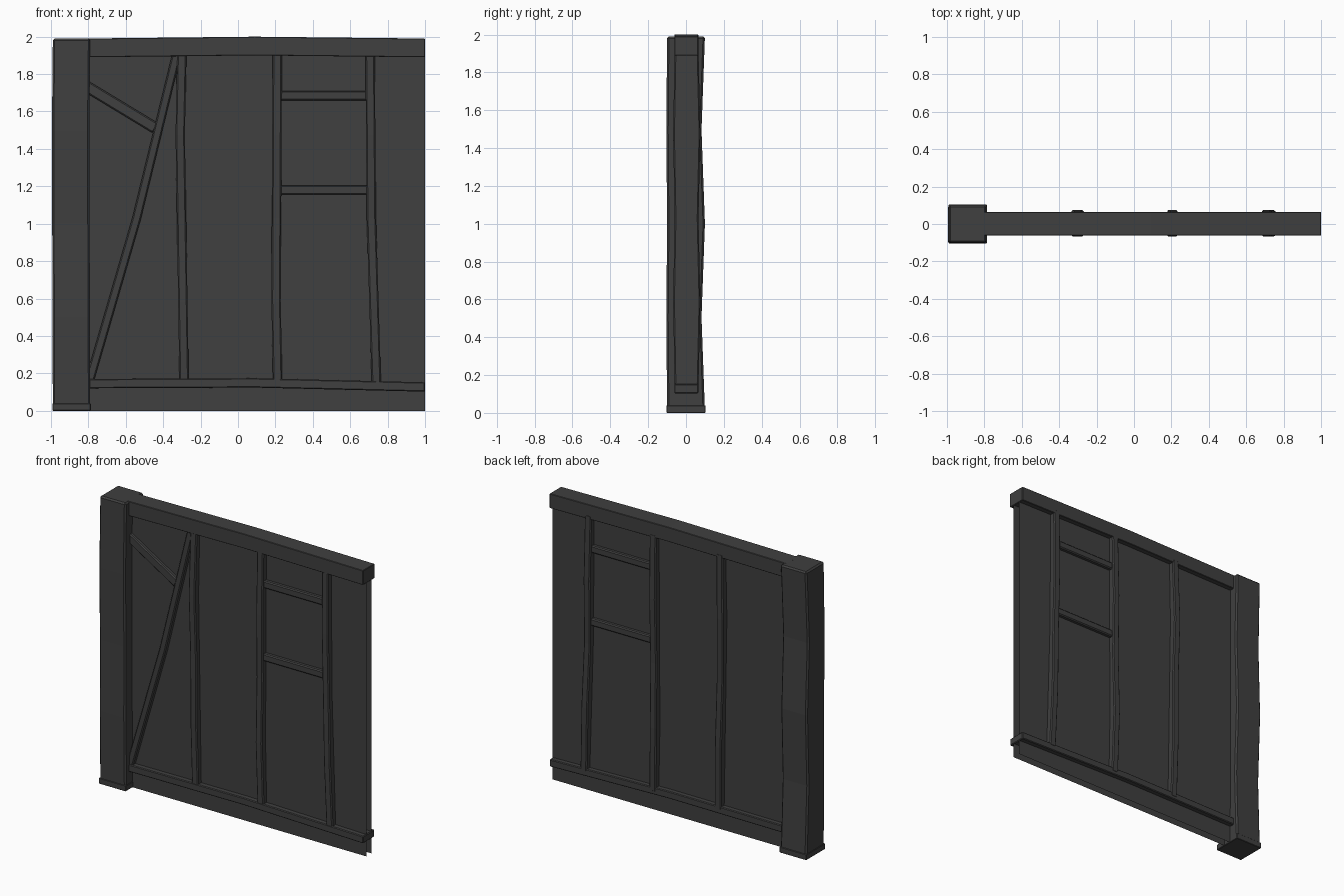
import bpy, bmesh
from mathutils import Vector

cube = bpy.data.objects.get("Cube")
if cube:
    bpy.data.objects.remove(cube)

material = bpy.data.materials.new("dark grey")
material.use_nodes = True
shade = (0.05, 0.05, 0.05, 1)
material.diffuse_color = shade
material.node_tree.nodes["Principled BSDF"].inputs["Base Color"].default_value = shade


def finish(name, bm):
    bmesh.ops.recalc_face_normals(bm, faces=bm.faces)
    mesh = bpy.data.meshes.new(name)
    bm.to_mesh(mesh)
    bm.free()
    mesh.materials.append(material)
    obj = bpy.data.objects.new(name, mesh)
    bpy.context.collection.objects.link(obj)
    return obj


def timber(name, start, end, half_width, front, back,
           bow=0, peak=0.5, front_swell=0, back_swell=0, chamfer=0.007, segments=4):
    """Hewn timber between two (x, z) points. It bends sideways by bow, most at peak,
    and every second section moves outward by the two swells."""
    first = Vector((start[0], 0, start[1]))
    last = Vector((end[0], 0, end[1]))
    along = (last - first).normalized()
    sideways = Vector((along.z, 0, -along.x))
    bm = bmesh.new()
    rings = []
    for row in range(segments + 1):
        t = row / segments
        bend = bow * min(t / peak, (1 - t) / (1 - peak))
        centre = first.lerp(last, t) + sideways * bend
        near = front - front_swell * (row % 2)
        far = back + back_swell * (row % 2)
        left, right = centre - sideways * half_width, centre + sideways * half_width
        corners = ((left, near), (right, near), (right, far), (left, far))
        rings.append([bm.verts.new((p.x, y, p.z)) for p, y in corners])
    for lower, upper in zip(rings, rings[1:]):
        for i in range(len(lower)):
            bm.faces.new((lower[i - 1], lower[i], upper[i], upper[i - 1]))
    bm.faces.new(rings[0])
    bm.faces.new(rings[-1])
    obj = finish(name, bm)
    bevel = obj.modifiers.new("worn edges", "BEVEL")
    bevel.width = chamfer
    bevel.segments = 1
    bevel.limit_method = "ANGLE"
    return obj


def panel(name, y, left, right, bottom, top):
    bm = bmesh.new()
    outline = ((left, bottom), (right, bottom), (right, top), (left, top))
    bm.faces.new([bm.verts.new((x, y, z)) for x, z in outline])
    finish(name, bm)


# Heavy corner post standing on a slight foot
post_x = -0.89
timber("corner_post", (post_x, 0.01), (post_x, 1.99), 0.1, -0.1, 0.1,
       bow=-0.005, peak=0.75, front_swell=0.004, back_swell=-0.018, chamfer=0.01)
timber("post_foot", (post_x, 0), (post_x, 0.04), 0.103, -0.103, 0.103,
       chamfer=0.003, segments=1)

# Thin infill made of two open-ended skins
inner, outer = -0.82, 1
for name, y in (("front_panel", -0.025), ("back_panel", 0.03)):
    panel(name, y, inner, outer, 0, 1.93)

# Long horizontal timbers, crowned in the middle
front, back = -0.062, 0.065
timber("top_beam", (inner, 1.94), (outer, 1.94), 0.05, front, back,
       bow=-0.01, chamfer=0.003)
timber("sill_rail", (inner, 0.145), (outer, 0.127), 0.025, front, back,
       bow=-0.013, chamfer=0.005)

# Wavy studs showing on both faces: foot, head, bend and where it bends most
foot_z, head_z = 0.14, 1.92
studs = {
    "right_stud": (-0.288, -0.3, -0.012, 0.75),
    "middle_stud": (0.212, 0.21, -0.008, 0.25),
    "left_stud": (0.74, 0.706, -0.01, 0.5),
}
for name, (foot_x, head_x, bow, peak) in studs.items():
    timber(name, (foot_x, foot_z), (head_x, head_z), 0.025, -0.06, 0.066,
           bow=bow, peak=peak, front_swell=0.008, back_swell=0.01)

# Short rungs between the two studs on the left
for name, z in (("upper_rung", 1.685), ("lower_rung", 1.18)):
    timber(name, (0.21, z), (0.71, z), 0.025, -0.052, 0.056, segments=1)

# Diagonal braces, on the front only
timber("long_brace", (-0.8, foot_z), (-0.325, head_z), 0.023, -0.055, 0.01,
       bow=0.02, segments=2)
timber("short_brace", (inner, 1.74), (-0.44, 1.51), 0.03, -0.05, 0.01, segments=1)
